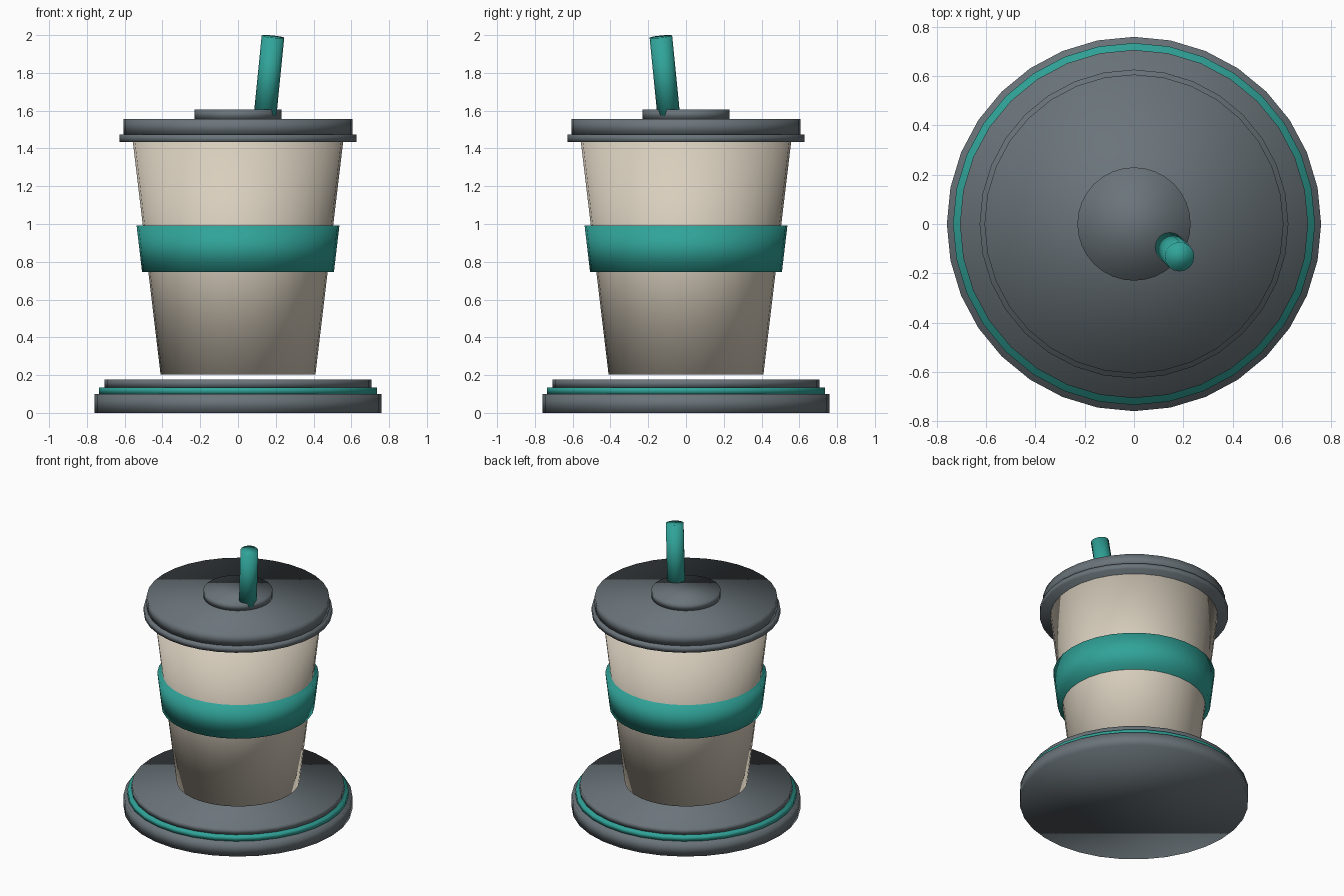
import bpy
from mathutils import Vector

if "Cube" in bpy.data.objects:
    bpy.data.objects.remove(bpy.data.objects["Cube"])


def make_material(name, colour):
    mat = bpy.data.materials.new(name)
    mat.use_nodes = True
    mat.diffuse_color = (*colour, 1)
    bsdf = mat.node_tree.nodes["Principled BSDF"]
    bsdf.inputs["Base Color"].default_value = (*colour, 1)
    bsdf.inputs["Roughness"].default_value = 0.6
    return mat


grey = make_material("slate grey", (0.145, 0.175, 0.195))
teal = make_material("teal", (0.03, 0.37, 0.32))
cream = make_material("cream", (0.69, 0.62, 0.51))


def finish(name, mat):
    obj = bpy.context.object
    obj.name = obj.data.name = name
    obj.data.materials.append(mat)
    bpy.ops.object.shade_smooth()  # soft shading runs over the rims
    return obj


def round_part(name, mat, z0, z1, r0, r1=None):
    """Closed upright disc or tapered body between two heights."""
    bpy.ops.mesh.primitive_cone_add(
        vertices=32, radius1=r0, radius2=r1 or r0, depth=z1 - z0,
        location=(0, 0, (z0 + z1) / 2))
    return finish(name, mat)


# Coaster under the cup
round_part("coaster_base", grey, 0, 0.10, 0.76)
round_part("coaster_stripe", teal, 0.10, 0.135, 0.735)
round_part("coaster_top", grey, 0.135, 0.178, 0.707)

# Tapered cup and its grip band
round_part("cup_body", cream, 0.204, 1.437, 0.41, 0.557)
round_part("grip_band", teal, 0.747, 0.992, 0.508, 0.537)

# Stepped lid
round_part("lid_rim", grey, 1.433, 1.474, 0.627)
round_part("lid", grey, 1.474, 1.556, 0.607)
round_part("lid_button", grey, 1.556, 1.605, 0.23)

# Leaning straw
bottom, top = Vector((0.141, -0.089, 1.55)), Vector((0.185, -0.133, 1.992))
axis = top - bottom
bpy.ops.mesh.primitive_cylinder_add(
    vertices=16, radius=0.06, depth=axis.length, location=(bottom + top) / 2,
    rotation=axis.to_track_quat("Z", "Y").to_euler())
finish("straw", teal)
